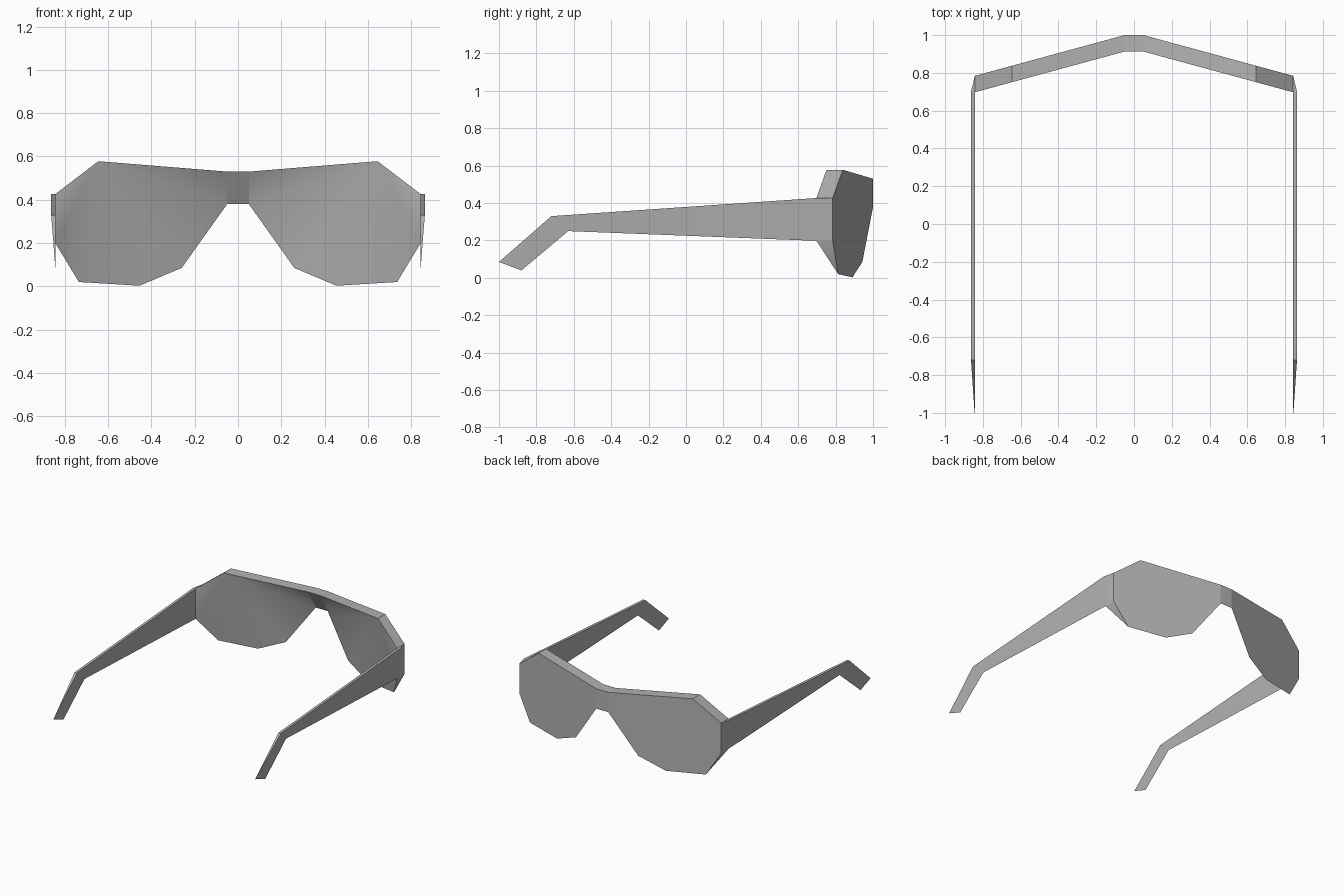
import bpy, bmesh, math

cube = bpy.data.objects.get("Cube")
if cube:
    bpy.data.objects.remove(cube, do_unlink=True)

grey = bpy.data.materials.new("plain_grey")
grey.use_nodes = True
grey.diffuse_color = (0.45, 0.45, 0.45, 1)
grey.node_tree.nodes["Principled BSDF"].inputs["Base Color"].default_value = (0.45, 0.45, 0.45, 1)


def finish(name, bm, mirror=True):
    """Clean the mesh, smooth the shallow angles and mirror the part."""
    bmesh.ops.remove_doubles(bm, verts=bm.verts, dist=0.0005)
    bmesh.ops.recalc_face_normals(bm, faces=bm.faces)
    mesh = bpy.data.meshes.new(name)
    bm.to_mesh(mesh)
    bm.free()
    mesh.materials.append(grey)
    obj = bpy.data.objects.new(name, mesh)
    bpy.context.collection.objects.link(obj)
    bpy.ops.object.select_all(action='DESELECT')
    obj.select_set(True)
    bpy.context.view_layer.objects.active = obj
    bpy.ops.object.shade_smooth_by_angle(angle=math.radians(35))
    if mirror:
        obj.modifiers.new("Mirror", 'MIRROR')
    return obj


def loft(sections):
    """Join equal closed sections into a capped solid."""
    bm = bmesh.new()
    rings = [[bm.verts.new(p) for p in s] for s in sections]
    for a, b in zip(rings, rings[1:]):
        for i in range(len(a)):
            j = (i + 1) % len(a)
            bm.faces.new((a[i], a[j], b[j], b[i]))
    bm.faces.new(rings[0])
    bm.faces.new(rings[-1][::-1])
    return bm


# Lens: outline swept back, thick at the brow and thinning to nothing below
outline = [(.05, .53), (.645, .578), (.843, .427), (.843, .198),
           (.735, .02), (.455, .003), (.26, .085), (.05, .38)]
BROW = 4  # the first corners carry the thick rim
bm = bmesh.new()
front = [bm.verts.new((x, 1 - .272 * (x - .05), z)) for x, z in outline]
back = [bm.verts.new((v.co.x, v.co.y - .087, v.co.z)) if i < BROW else v
        for i, v in enumerate(front)]
bm.faces.new(front)
for i in range(BROW - 1):
    bm.faces.new((front[i], front[i + 1], back[i + 1], back[i]))
bm.faces.new((front[3], front[4], back[3]))
bm.faces.new((front[0], back[0], front[-1]))
# Inner side fans out from the upper brow corner
n = len(back)
for k in range(2, n):
    bm.faces.new((back[1], back[k], back[(k + 1) % n]))
finish("lens", bm)

# Bridge: wedge between the lenses
finish("bridge", loft([[(x, 1, .53), (x, .913, .53), (x, 1, .38)]
                       for x in (-.05, .05)]), mirror=False)

# Temple arm: hinge, front end, ear bend, tip; a wedge thin along the bottom
INNER, OUTER = .843, .863
stations = [(INNER, (.784, .427), (.784, .198)),
            (OUTER, (.70, .427), (.70, .198)),
            (OUTER, (-.72, .33), (-.63, .25)),
            (INNER + .001, (-1, .085), (-.88, .04))]
finish("temple_arm", loft([[(x, *top), (INNER, *top), (INNER, *low)]
                           for x, top, low in stations]))
